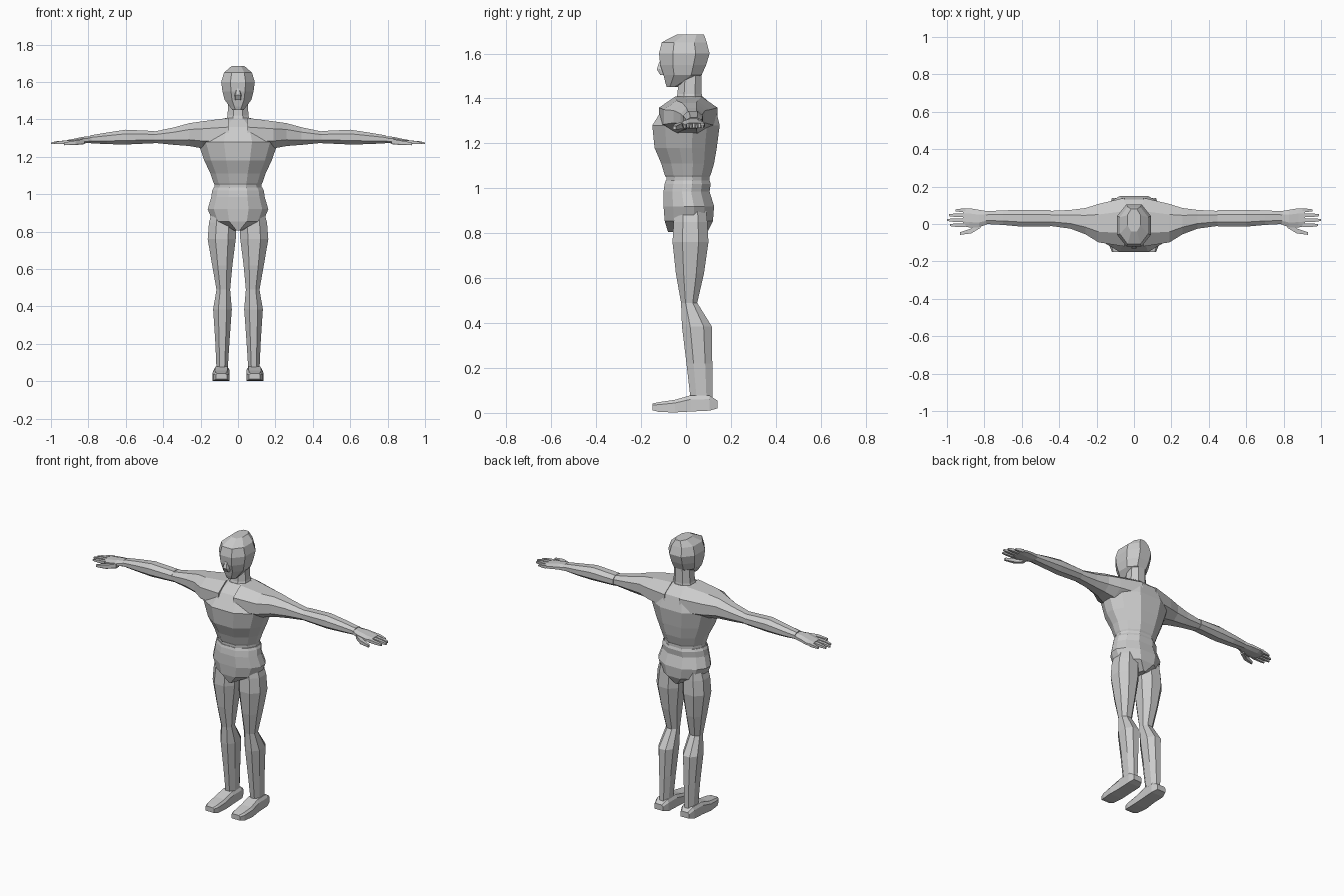
import bpy, bmesh

TORSO = [(.35, -1), (.8, -.62), (1, -.2), (1, .2), (.8, .62), (.35, 1)]
TORSO += [(-x, -y) for x, y in TORSO]
OCT = [(.45, -1), (1, -.45), (1, .45), (.45, 1), (-.45, 1), (-1, .45), (-1, -.45), (-.45, -1)]
BOX = [(.75, -1), (1, -.5), (1, 1), (-1, 1), (-1, -.5), (-.75, -1)]


def loft(name, rings, shape=OCT, axis='z', mirror=False):
    """Skin cross-sections; each ring is (position, a0, a1, b0, b1)."""
    bm = bmesh.new()
    loops = []
    for t, a0, a1, b0, b1 in rings:
        loop = []
        for u, v in shape:
            a = (a0 + a1) / 2 + u * (a1 - a0) / 2
            b = (b0 + b1) / 2 + v * (b1 - b0) / 2
            co = {'z': (a, b, t), 'x': (t, a, b), 'y': (a, t, b)}[axis]
            loop.append(bm.verts.new(co))
        loops.append(loop)
    n = len(shape)
    for lo, hi in zip(loops, loops[1:]):
        for i in range(n):
            j = (i + 1) % n
            bm.faces.new((lo[i], lo[j], hi[j], hi[i]))
    bm.faces.new(loops[0])
    bm.faces.new(loops[-1])
    bmesh.ops.recalc_face_normals(bm, faces=bm.faces)
    mesh = bpy.data.meshes.new(name)
    bm.to_mesh(mesh)
    bm.free()
    ob = bpy.data.objects.new(name, mesh)
    bpy.context.collection.objects.link(ob)
    if mirror:
        ob.modifiers.new("mirror", 'MIRROR')
    return ob


def body(name, rows, shape=TORSO):
    """Centred vertical part from (z, half width, front y, back y)."""
    return loft(name, [(z, -w, w, f, b) for z, w, f, b in rows], shape)


# head, nose and neck
body("head", [(1.45, .03, -.085, -.04), (1.47, .045, -.092, .005), (1.505, .072, -.1, .07),
              (1.55, .083, -.115, .09), (1.60, .09, -.12, .105), (1.65, .075, -.108, .092),
              (1.685, .035, -.04, .08)], OCT)
loft("nose", [(1.505, -.016, .016, -.115, -.08), (1.53, -.018, .018, -.13, -.08),
              (1.565, -.008, .008, -.118, -.08)], BOX)
body("neck", [(1.38, .068, -.05, .075), (1.42, .056, -.038, .07), (1.53, .05, -.03, .07)], OCT)

# torso, waist and pelvis
body("torso", [(1.05, .125, -.09, .105), (1.06, .13, -.095, .11), (1.11, .147, -.11, .125),
               (1.18, .18, -.14, .137), (1.28, .215, -.15, .15), (1.36, .17, -.10, .13),
               (1.395, .10, -.06, .09), (1.408, .065, -.045, .075)])
body("waist", [(1.02, .125, -.087, .105), (1.06, .125, -.087, .105)])
body("pelvis", [(.805, .02, -.08, .095), (.855, .135, -.095, .12), (.92, .162, -.10, .125),
                (.985, .143, -.10, .105), (1.02, .138, -.095, .11), (1.035, .13, -.09, .105)])

# legs
loft("thigh", [(.90, .03, .14, -.05, .09), (.85, .01, .155, -.055, .095),
               (.76, .012, .162, -.06, .10), (.62, .03, .138, -.045, .08),
               (.49, .042, .115, -.022, .05)], mirror=True)
loft("lower_leg", [(.49, .042, .115, -.022, .05), (.385, .033, .133, -.018, .115),
                   (.22, .045, .122, .002, .117), (.065, .055, .115, .02, .118)], mirror=True)

# feet
foot_profile = [(u, -v) for u, v in BOX]
loft("foot", [(-.15, .06, .118, .012, .042), (-.12, .05, .13, .004, .048),
              (-.05, .046, .136, .002, .058), (.02, .046, .13, .006, .078),
              (.105, .045, .13, .01, .078), (.14, .06, .118, .02, .055)],
     foot_profile, 'y', True)

# arms
loft("upper_arm", [(.05, -.12, .14, 1.23, 1.408), (.19, -.098, .107, 1.245, 1.39),
                   (.26, -.055, .085, 1.258, 1.38), (.34, -.025, .075, 1.264, 1.358),
                   (.45, -.01, .07, 1.275, 1.335)], axis='x', mirror=True)
loft("forearm", [(.447, -.012, .075, 1.273, 1.338), (.60, -.014, .075, 1.266, 1.345),
                 (.70, -.005, .073, 1.268, 1.33), (.79, .0, .068, 1.273, 1.315)],
     axis='x', mirror=True)

# hands
loft("palm", [(.77, .005, .066, 1.275, 1.312), (.83, -.018, .076, 1.272, 1.307),
              (.88, -.018, .084, 1.268, 1.296), (.915, -.012, .08, 1.268, 1.29)],
     axis='x', mirror=True)
for name, y, tip in (("index_finger", -.006, .985), ("middle_finger", .021, 1.0),
                     ("ring_finger", .047, .99), ("little_finger", .073, .955)):
    loft(name, [(.90, y - .01, y + .01, 1.269, 1.289), (tip - .03, y - .009, y + .009, 1.268, 1.284),
                (tip, y - .005, y + .005, 1.268, 1.277)], BOX, 'x', True)
loft("thumb", [(.82, -.02, .015, 1.268, 1.296), (.87, -.05, -.024, 1.263, 1.287),
               (.93, -.058, -.044, 1.262, 1.277)], BOX, 'x', True)
